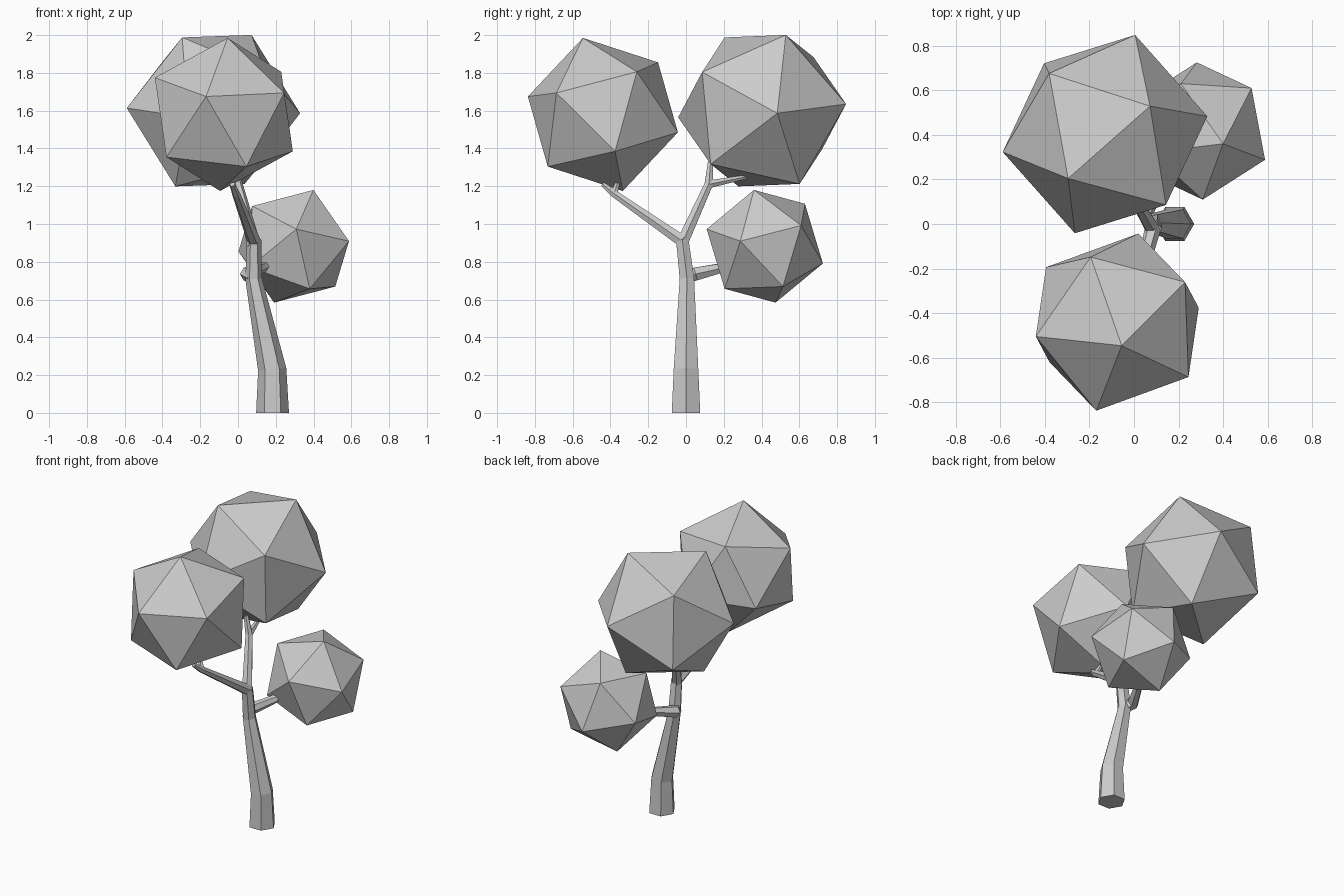
import bpy, bmesh, math
from mathutils import Vector, Matrix

if "Cube" in bpy.data.objects:
    bpy.data.objects.remove(bpy.data.objects["Cube"])


def limb(name, pts, sides=6):
    """Tapered faceted tube through (x, y, z, radius) points."""
    bm = bmesh.new()
    P = [Vector(p[:3]) for p in pts]
    rings = []
    for i, p in enumerate(P):
        a = (p - P[i - 1]).normalized() if i else Vector()
        b = (P[i + 1] - p).normalized() if i < len(P) - 1 else Vector()
        t = (a + b).normalized()
        if p.z == 0:
            t = Vector((0, 0, 1))
        u = Vector((1, 0, 0))
        u = (u - t * u.dot(t)).normalized()
        v = t.cross(u)
        rings.append([bm.verts.new(p + pts[i][3] * (u * math.cos(k * math.tau / sides)
                                                    + v * math.sin(k * math.tau / sides)))
                      for k in range(sides)])
    for r, s in zip(rings, rings[1:]):
        for k in range(sides):
            n = (k + 1) % sides
            bm.faces.new((r[k], r[n], s[n], s[k]))
    bm.faces.new(rings[0][::-1])
    bm.faces.new(rings[-1])
    finish(name, bm)


def foliage(name, centre, radius, u, v):
    """Icosahedron turned so that two neighbouring corners point along u and v."""
    u, v = Vector(u).normalized(), Vector(v).normalized()
    z = (u + v).normalized()
    y = (u - v).normalized()
    x = y.cross(z)
    rot = Matrix((x, y, z)).transposed()
    phi = (1 + 5 ** 0.5) / 2
    bm = bmesh.new()
    for a in (-1, 1):
        for b in (-phi, phi):
            for c in ((0, a, b), (a, b, 0), (b, 0, a)):
                bm.verts.new(Vector(centre) + rot @ Vector(c).normalized() * radius)
    bmesh.ops.convex_hull(bm, input=bm.verts[:])
    finish(name, bm)


def finish(name, bm):
    bmesh.ops.recalc_face_normals(bm, faces=bm.faces[:])
    me = bpy.data.meshes.new(name)
    bm.to_mesh(me)
    bm.free()
    bpy.context.collection.objects.link(bpy.data.objects.new(name, me))


# Trunk and branches
limb("trunk", [(0.183, 0, 0, 0.087), (0.181, 0, 0.23, 0.075),
               (0.083, 0.005, 0.71, 0.044), (0.085, -0.02, 0.92, 0.038)])
limb("back_branch", [(0.085, -0.025, 0.89, 0.036), (0.0, 0.12, 1.21, 0.025),
                     (-0.03, 0.13, 1.33, 0.016)])
limb("back_twig", [(0.0, 0.12, 1.21, 0.024), (-0.05, 0.32, 1.25, 0.012)])
limb("front_branch", [(0.085, -0.02, 0.91, 0.036), (-0.01, -0.38, 1.16, 0.022),
                      (-0.03, -0.44, 1.21, 0.014)])
limb("front_twig", [(-0.01, -0.38, 1.16, 0.02), (-0.04, -0.36, 1.23, 0.012)])
limb("side_branch", [(0.083, 0.0, 0.72, 0.04), (0.05, 0.05, 0.735, 0.04),
                     (0.13, 0.2, 0.77, 0.028), (0.2, 0.3, 0.82, 0.018)])

# Leaf clusters
foliage("back_foliage", (-0.13, 0.403, 1.60), 0.466, (0.46, 0.08, -0.015), (0.20, 0.125, 0.40))
foliage("front_foliage", (-0.075, -0.44, 1.58), 0.419, (0.02, -0.105, 0.405), (-0.095, -0.40, 0.095))
foliage("side_foliage", (0.295, 0.417, 0.882), 0.321, (0.105, -0.057, 0.30), (0.013, -0.307, 0.09))
